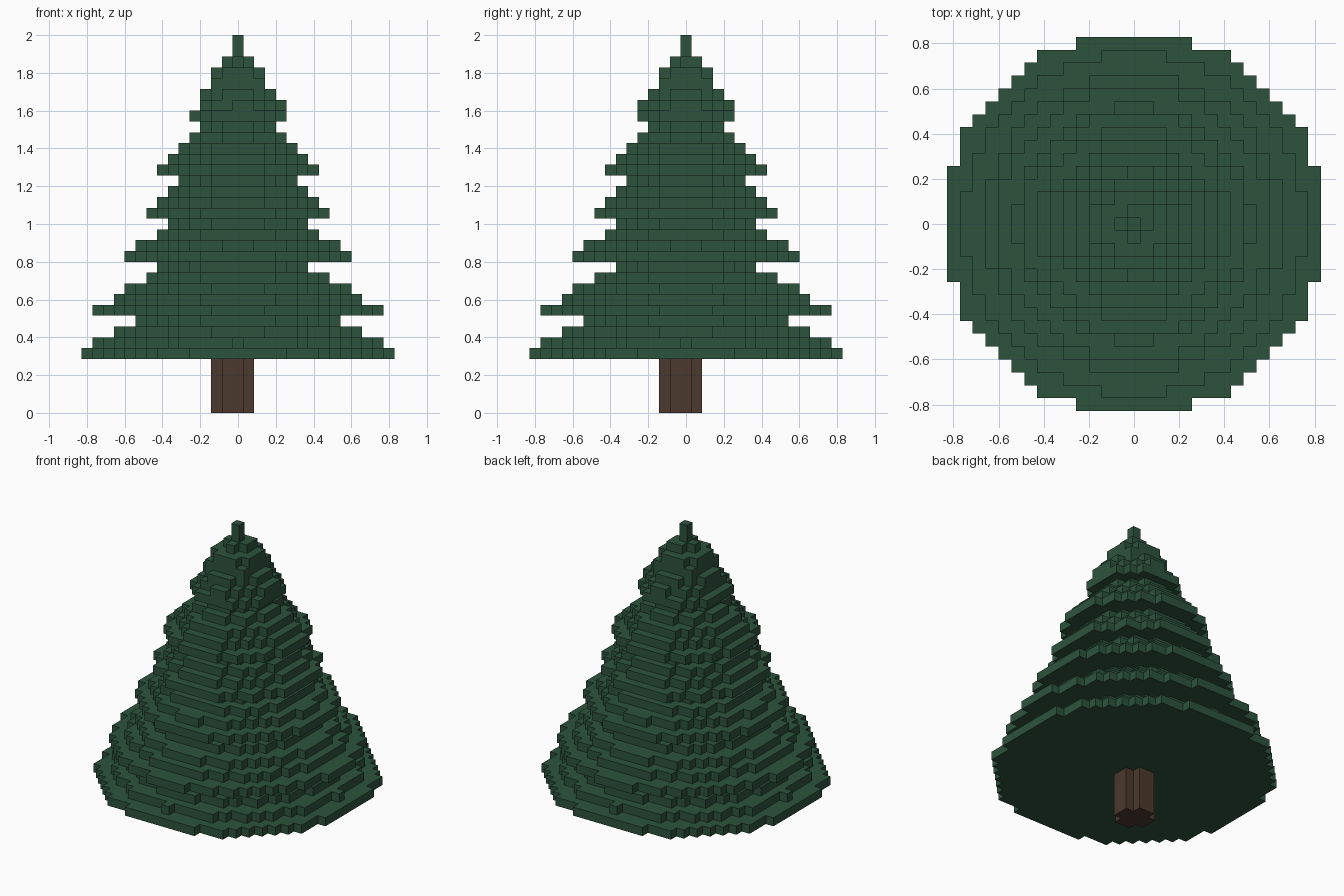
import bpy
import bmesh
from mathutils import Vector

cube = bpy.data.objects.get("Cube")
if cube:
    bpy.data.objects.remove(cube, do_unlink=True)

V = 2 / 35            # edge length of one block
TRUNK_LAYERS = 5


def material(name, rgb):
    mat = bpy.data.materials.new(name)
    mat.use_nodes = True
    colour = (*rgb, 1.0)
    mat.diffuse_color = colour
    bsdf = next(n for n in mat.node_tree.nodes if n.type == 'BSDF_PRINCIPLED')
    bsdf.inputs["Base Color"].default_value = colour
    bsdf.inputs["Roughness"].default_value = 0.9
    return mat


def disc(radius, z, cx=0.0, cy=0.0):
    """Block positions of one round layer."""
    n = int(radius) + 2
    return {(x, y, z) for x in range(-n, n + 1) for y in range(-n, n + 1)
            if (x - cx) ** 2 + (y - cy) ** 2 <= radius ** 2}


def block_object(name, cells, mat):
    """Outer skin of a set of blocks, flat areas merged."""
    bm = bmesh.new()
    corners = {}

    def corner(p):
        key = tuple(round(c * 2) for c in p)
        if key not in corners:
            corners[key] = bm.verts.new((p.x * V, p.y * V, (p.z + 0.5) * V))
        return corners[key]

    for cell in cells:
        for axis in range(3):
            for sign in (-1, 1):
                normal = Vector((0, 0, 0))
                normal[axis] = sign
                neighbour = tuple(int(c + d) for c, d in zip(cell, normal))
                if neighbour in cells:
                    continue
                u = Vector((0, 0, 0))
                u[(axis + 1) % 3] = 0.5
                w = normal.cross(u)
                mid = Vector(cell) + normal * 0.5
                bm.faces.new([corner(mid + d) for d in
                              (-u - w, u - w, u + w, w - u)])
    bmesh.ops.dissolve_limit(bm, angle_limit=0.01, verts=bm.verts[:],
                             edges=bm.edges[:])
    mesh = bpy.data.meshes.new(name)
    bm.to_mesh(mesh)
    bm.free()
    mesh.materials.append(mat)
    obj = bpy.data.objects.new(name, mesh)
    bpy.context.collection.objects.link(obj)
    return obj


green = material("pine green", (0.026, 0.086, 0.046))
brown = material("bark brown", (0.070, 0.041, 0.026))

# Trunk: four blocks wide with the corners left out
trunk = set()
for z in range(TRUNK_LAYERS):
    trunk |= disc(1.7, z, -0.5, -0.5)
block_object("trunk", trunk, brown)

# Branch tiers: layer radii in blocks, from the bottom of each tier upward
tiers = {
    "bottom_branches": [14.8, 13.0, 11.4, 9.7],
    "lower_branches": [13.25, 11.5, 10.3, 8.7, 7.0],
    "middle_branches": [10.5, 9.15, 7.9, 6.6],
    "upper_middle_branches": [8.6, 7.5, 6.5, 5.4],
    "upper_branches": [7.3, 6.4, 5.4, 4.4, 3.4],
    "top_branches": [4.5, 4.1, 3.5, 2.9, 2.3, 1.35],
    "tip": [0.5, 0.5],
}
# Layers whose centre is slightly shifted
shifts = {13: (-0.1, 0.0), 28: (0.12, 0.0), 32: (0.1, 0.1)}

z = TRUNK_LAYERS
for name, radii in tiers.items():
    cells = set()
    for radius in radii:
        cells |= disc(radius, z, *shifts.get(z, (0.0, 0.0)))
        z += 1
    block_object(name, cells, green)
